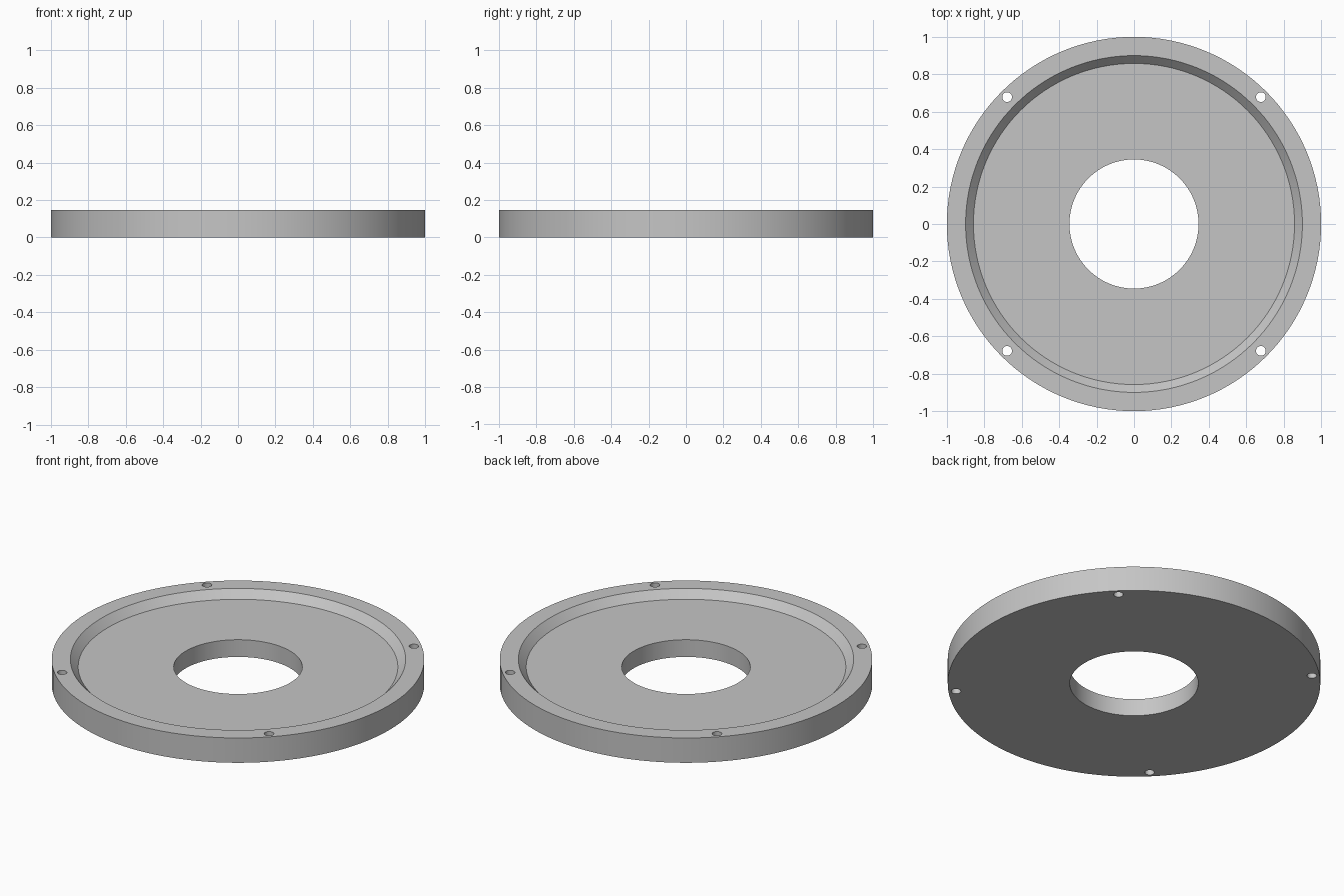
import bpy
import bmesh
from math import pi, sin, cos
from mathutils import Matrix

cube = bpy.data.objects.get("Cube")
if cube:
    bpy.data.objects.remove(cube, do_unlink=True)

SEGMENTS = 128
HEIGHT = 0.147
FLOOR = 0.102

grey = bpy.data.materials.new("plain_grey")
grey.use_nodes = True
colour = (0.56, 0.56, 0.56, 1)
grey.diffuse_color = colour
grey.node_tree.nodes["Principled BSDF"].inputs["Base Color"].default_value = colour


def make_object(name, bm):
    bmesh.ops.recalc_face_normals(bm, faces=bm.faces)
    mesh = bpy.data.meshes.new(name)
    bm.to_mesh(mesh)
    bm.free()
    mesh.materials.append(grey)
    obj = bpy.data.objects.new(name, mesh)
    bpy.context.collection.objects.link(obj)
    return obj


def lathe(name, profile):
    """Revolve a closed (radius, height) profile about z."""
    bm = bmesh.new()
    rings = []
    for i in range(SEGMENTS):
        a = 2 * pi * i / SEGMENTS
        rings.append([bm.verts.new((r * cos(a), r * sin(a), z)) for r, z in profile])
    for i, ring in enumerate(rings):
        following = rings[(i + 1) % SEGMENTS]
        for j in range(len(profile)):
            k = (j + 1) % len(profile)
            bm.faces.new((ring[j], following[j], following[k], ring[k]))
    return make_object(name, bm)


# Dished ring: bore, flat floor, sloped recess wall, raised rim
plate = lathe("flanged_plate", [
    (0.345, 0), (1, 0), (1, HEIGHT),
    (0.90, HEIGHT), (0.858, FLOOR), (0.345, FLOOR),
])

# Four bolt holes drilled through the rim on the diagonals
bm = bmesh.new()
for sx in (-1, 1):
    for sy in (-1, 1):
        bmesh.ops.create_cone(
            bm, cap_ends=True, segments=32, radius1=0.026, radius2=0.026, depth=0.5,
            matrix=Matrix.Translation((sx * 0.678, sy * 0.678, HEIGHT / 2)))
drill = make_object("bolt_hole_cutter", bm)
drill.hide_render = True

cut = plate.modifiers.new("bolt_holes", "BOOLEAN")
cut.operation = "DIFFERENCE"
cut.solver = "EXACT"
cut.object = drill

bpy.ops.object.select_all(action="DESELECT")
bpy.context.view_layer.objects.active = plate
plate.select_set(True)
bpy.ops.object.modifier_apply(modifier=cut.name)
bpy.data.objects.remove(drill, do_unlink=True)

# Smooth round walls, crisp rims
bpy.ops.object.shade_smooth_by_angle(angle=pi / 6)
